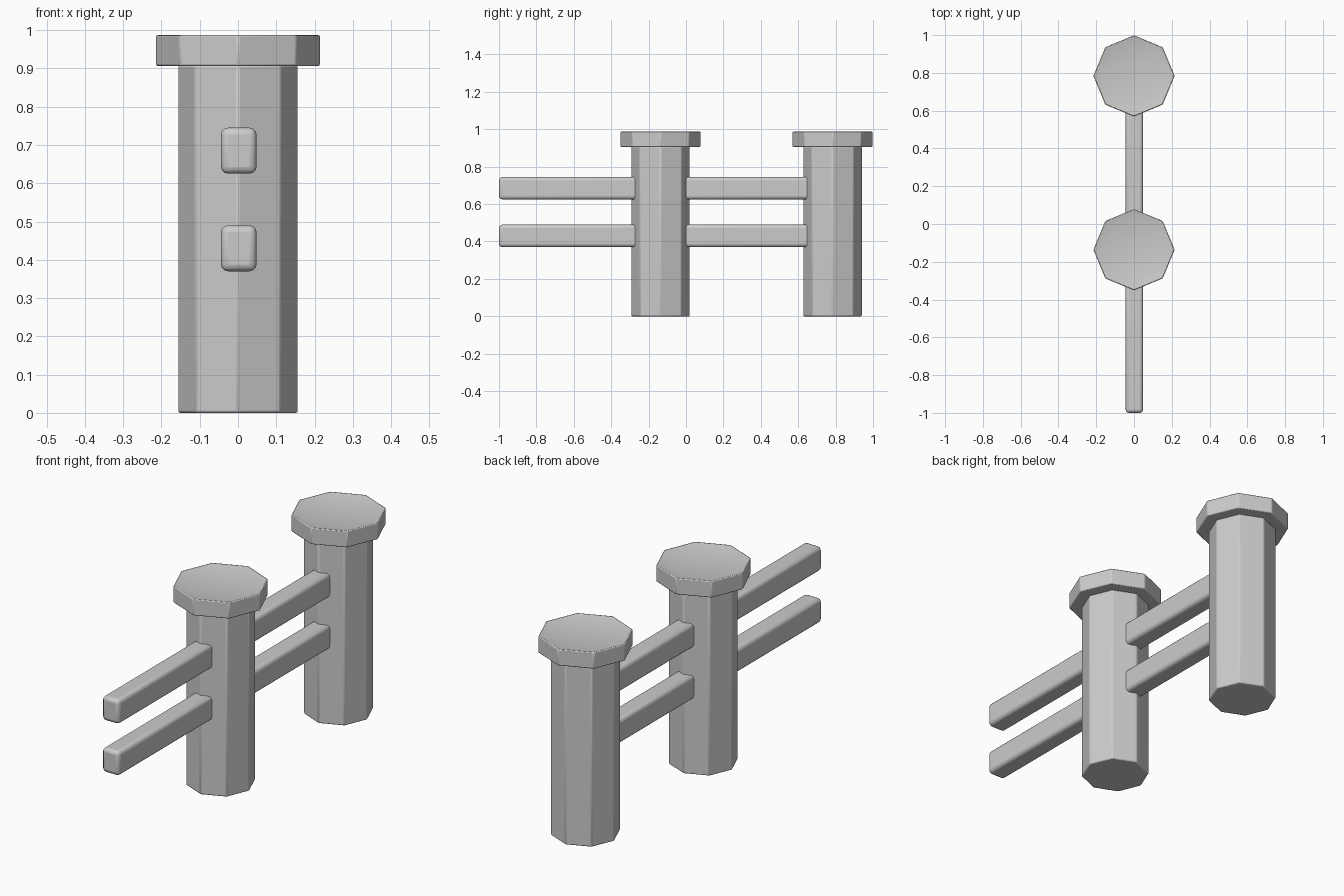
import bpy, bmesh, math

if "Cube" in bpy.data.objects:
    bpy.data.objects.remove(bpy.data.objects["Cube"])

SPACING = 0.92
POST_Y = -0.136


def finish(name, bm, bevel, segments):
    bmesh.ops.recalc_face_normals(bm, faces=bm.faces[:])
    me = bpy.data.meshes.new(name)
    bm.to_mesh(me)
    bm.free()
    ob = bpy.data.objects.new(name, me)
    bpy.context.collection.objects.link(ob)
    mod = ob.modifiers.new("soft_edges", 'BEVEL')
    mod.width = bevel
    mod.segments = segments
    mod.limit_method = 'ANGLE'
    mod.angle_limit = math.radians(25)
    bpy.ops.object.select_all(action='DESELECT')
    ob.select_set(True)
    bpy.context.view_layer.objects.active = ob
    bpy.ops.object.shade_smooth_by_angle(angle=math.radians(30))
    return ob


def octagon_stack(name, y, rings, bevel):
    # rings: (radius, z) from the bottom cap to the top cap, corners on the axes
    bm = bmesh.new()
    loops = [[bm.verts.new((r * math.cos(i * math.pi / 4),
                            y + r * math.sin(i * math.pi / 4), z))
              for i in range(8)] for r, z in rings]
    for a, b in zip(loops, loops[1:]):
        for i in range(8):
            j = (i + 1) % 8
            bm.faces.new((a[i], a[j], b[j], b[i]))
    bm.faces.new(loops[0][::-1])
    bm.faces.new(loops[-1])
    return finish(name, bm, bevel, 2)


def box(name, center, size, bevel):
    bm = bmesh.new()
    bmesh.ops.create_cube(bm, size=1)
    for v in bm.verts:
        v.co = [c + p * s for c, p, s in zip(center, v.co, size)]
    return finish(name, bm, bevel, 3)


# Two identical bays: post, dished cap and a pair of rails
for n, bay in enumerate(("front", "back")):
    y = POST_Y + n * SPACING
    octagon_stack(bay + "_post", y, [(0.157, 0.0), (0.157, 0.908)], 0.006)
    octagon_stack(bay + "_cap", y,
                  [(0.215, 0.906), (0.215, 0.988), (0.155, 0.975)], 0.005)
    for level, z in (("lower", 0.430), ("upper", 0.685)):
        y0, y1 = y - 0.864, y - 0.03
        box(f"{bay}_{level}_rail", (0.002, (y0 + y1) / 2, z),
            (0.093, y1 - y0, 0.12), 0.018)
